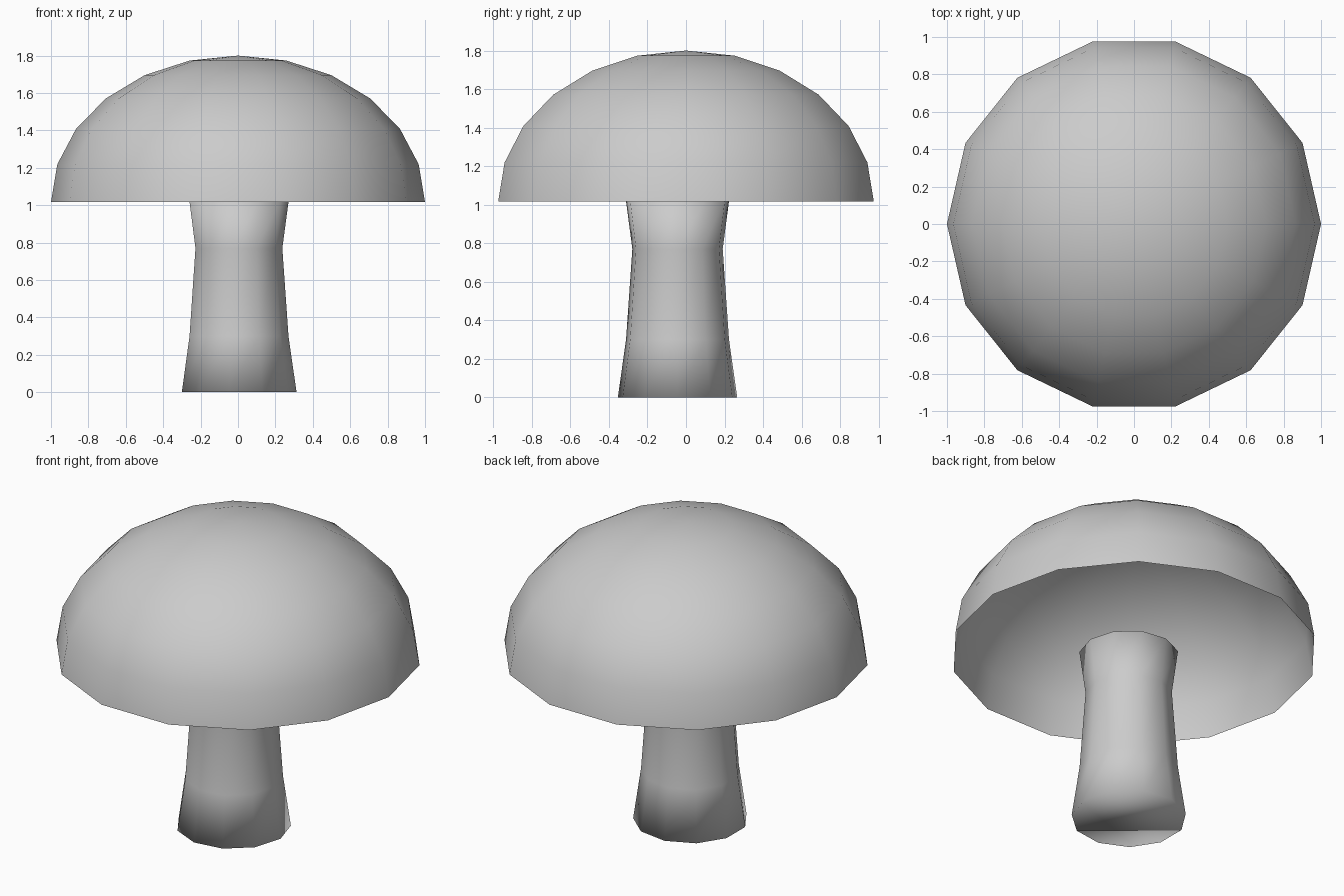
import bpy, bmesh
from math import sin, cos, pi

if "Cube" in bpy.data.objects:
    bpy.data.objects.remove(bpy.data.objects["Cube"])


def lathe(name, profile, sides, centre_y=0.0, close_ends=False):
    """Smooth turned part from (radius, height) points; radius 0 makes a pole."""
    bm = bmesh.new()
    rings = []
    for r, z in profile:
        n = sides if r > 0 else 1
        rings.append([bm.verts.new((r * cos(2 * pi * i / sides),
                                    centre_y + r * sin(2 * pi * i / sides), z))
                      for i in range(n)])
    for low, high in zip(rings, rings[1:]):
        for i in range(sides):
            j = (i + 1) % sides
            if len(high) == 1:
                bm.faces.new((low[i], low[j], high[0]))
            else:
                bm.faces.new((low[i], low[j], high[j], high[i]))
    if close_ends:
        bm.faces.new(rings[0][::-1])
        bm.faces.new(rings[-1])
    for f in bm.faces:
        f.smooth = True
    mesh = bpy.data.meshes.new(name)
    bm.to_mesh(mesh)
    bm.free()
    obj = bpy.data.objects.new(name, mesh)
    bpy.context.collection.objects.link(obj)
    return obj


# Cap: open, flattened half sphere, hollow underneath
RIM, HEIGHT = 1.016, 0.784
cap = [(cos(k * pi / 12), RIM + HEIGHT * sin(k * pi / 12)) for k in range(6)]
lathe("mushroom_cap", cap + [(0, RIM + HEIGHT)], 14)

# Stem: closed, waisted column set slightly towards the front
stem = [(0.313, 0.0), (0.27, 0.3), (0.237, 0.77), (0.271, 1.025)]
lathe("mushroom_stem", stem, 11, centre_y=-0.044, close_ends=True)
